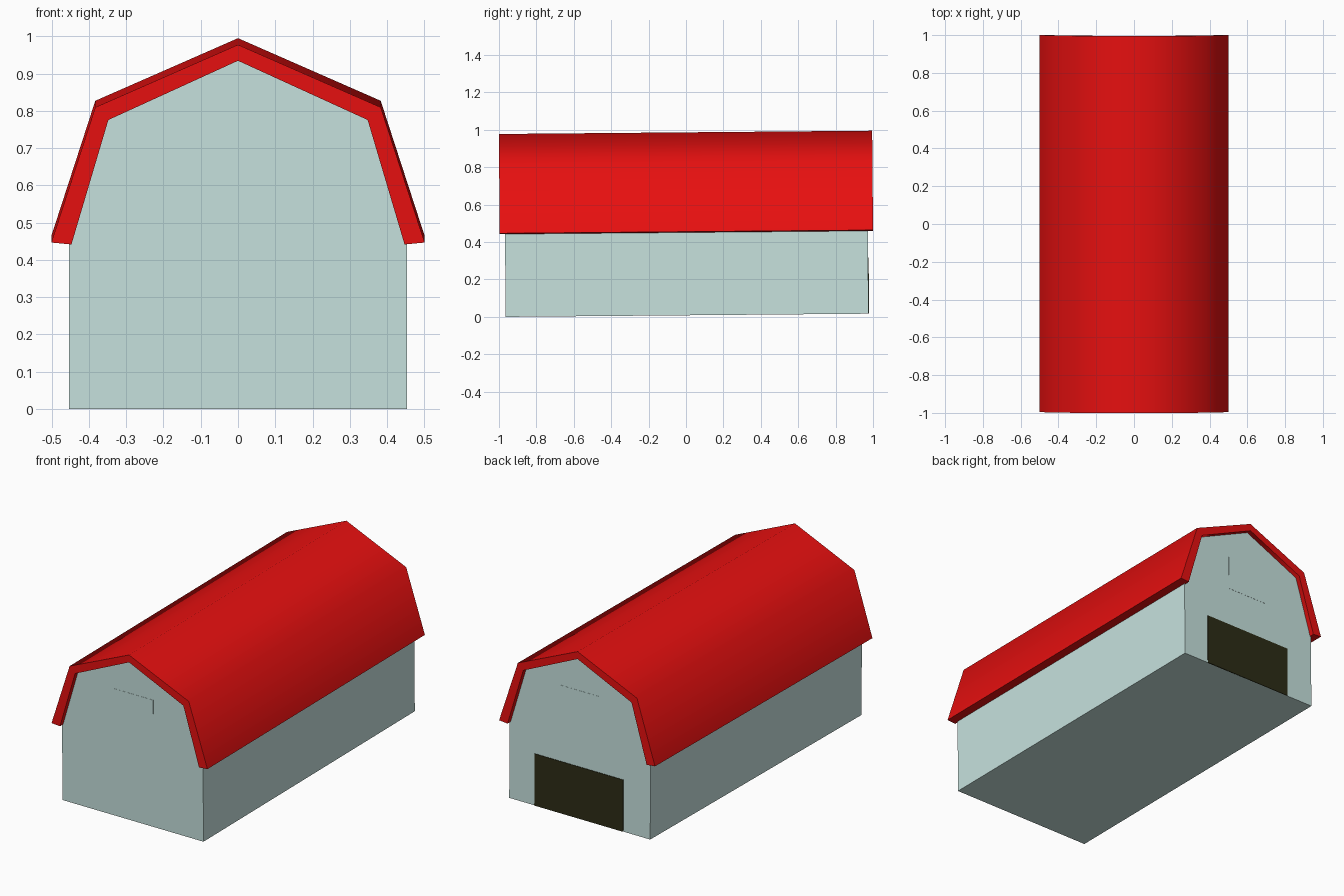
import bpy, bmesh, math

default = bpy.data.objects.get("Cube")
if default:
    bpy.data.objects.remove(default, do_unlink=True)

TILT = 0.0088      # the whole barn leans up slightly toward the back
WALL_Y = 0.97
ROOF_Y = 0.998


def material(name, rgb):
    mat = bpy.data.materials.new(name)
    mat.use_nodes = True
    mat.diffuse_color = (*rgb, 1)
    mat.node_tree.nodes["Principled BSDF"].inputs["Base Color"].default_value = (*rgb, 1)
    return mat


red = material("roof red", (0.8, 0.005, 0.005))
pale = material("pale grey green", (0.57, 0.76, 0.73))
dark = material("dark brown", (0.026, 0.025, 0.008))


def extrude(name, sections, y0, y1, mat):
    """Extrude flat (x, z) polygons together from y0 to y1, welding shared edges."""
    bm = bmesh.new()
    faces = [bm.faces.new([bm.verts.new((x, y0, z)) for x, z in s]) for s in sections]
    bmesh.ops.remove_doubles(bm, verts=bm.verts, dist=1e-5)
    geom = bmesh.ops.extrude_face_region(bm, geom=bm.faces[:], use_keep_orig=True)["geom"]
    moved = [v for v in geom if isinstance(v, bmesh.types.BMVert)]
    bmesh.ops.translate(bm, verts=moved, vec=(0, y1 - y0, 0))
    bmesh.ops.recalc_face_normals(bm, faces=bm.faces)
    mesh = bpy.data.meshes.new(name)
    bm.to_mesh(mesh)
    bm.free()
    mesh.materials.append(mat)
    obj = bpy.data.objects.new(name, mesh)
    bpy.context.collection.objects.link(obj)
    obj.rotation_euler.x = TILT
    obj.location = (0, 0.006, 0.0085)
    return obj


def mirrored(half):
    """Complete a half profile that ends on the centre line."""
    return half + [(-x, z) for x, z in reversed(half[:-1])]


def rect(x0, x1, z0, z1):
    return [(x0, z0), (x1, z0), (x1, z1), (x0, z1)]


# Walls with gambrel gables, tucked slightly into the roof
extrude("walls", [mirrored([(-0.453, 0), (-0.453, 0.458), (-0.355, 0.782), (0, 0.945)])],
        -WALL_Y, WALL_Y, pale)

# Gambrel roof shell
outer = mirrored([(-0.501, 0.447), (-0.383, 0.81), (0, 0.978)])
inner = mirrored([(-0.447, 0.442), (-0.348, 0.776), (0, 0.935)])
panels = [[outer[i], outer[i + 1], inner[i + 1], inner[i]] for i in range(len(outer) - 1)]
roof = extrude("roof", panels, -ROOF_Y, ROOF_Y, red)
bpy.ops.object.select_all(action="DESELECT")
roof.select_set(True)
bpy.context.view_layer.objects.active = roof
bpy.ops.object.shade_smooth_by_angle(angle=math.radians(60))

# Barn door on the back
extrude("back_door", [rect(-0.28, 0.29, 0, 0.3)], WALL_Y - 0.003, WALL_Y + 0.003, dark)

# Closed loft hatches on both gables
for name, side in (("front_loft_hatch", -1), ("back_loft_hatch", 1)):
    extrude(name, [rect(-0.13, 0.135, 0.53, 0.74)],
            side * (WALL_Y - 0.001), side * (WALL_Y + 0.001), pale)
